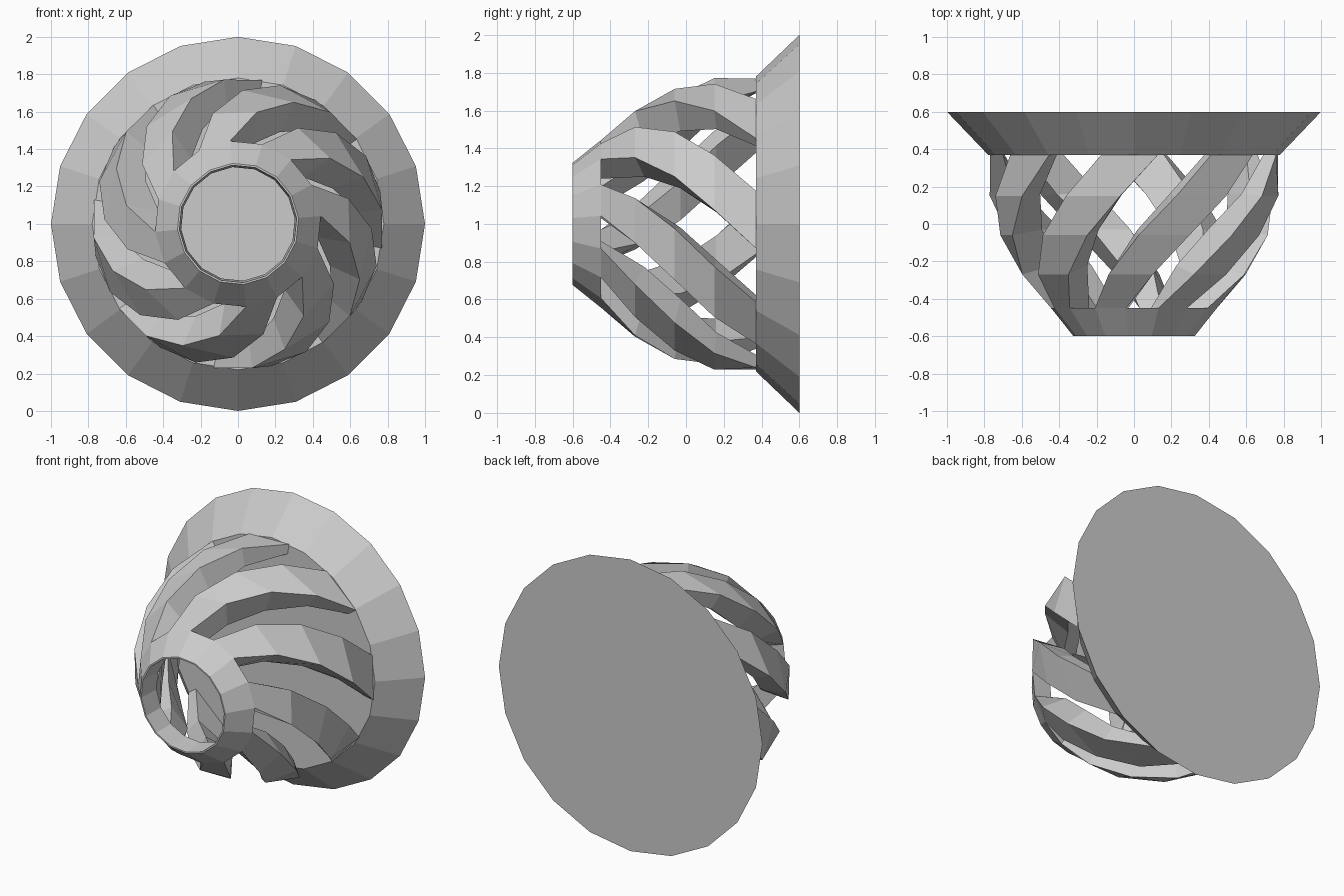
import bpy, bmesh
from math import radians, sin, cos

if "Cube" in bpy.data.objects:
    bpy.data.objects.remove(bpy.data.objects["Cube"], do_unlink=True)

grey = bpy.data.materials.new("light_grey")
grey.use_nodes = True
grey.diffuse_color = (0.6, 0.6, 0.6, 1)
grey.node_tree.nodes["Principled BSDF"].inputs["Base Color"].default_value = (0.6, 0.6, 0.6, 1)

AXIS_Z = 1.0      # height of the axis, which runs along y
START = 5.5       # angle of the first rib edge at the nose
STEP = 22.5       # rib width, equal to the gap width
TWIST = -15       # turn per rib section


def point(bm, r, y, deg):
    a = radians(deg)
    return bm.verts.new((r * cos(a), y, AXIS_Z + r * sin(a)))


def finish(bm, name):
    bmesh.ops.recalc_face_normals(bm, faces=bm.faces)
    mesh = bpy.data.meshes.new(name)
    bm.to_mesh(mesh)
    bm.free()
    mesh.materials.append(grey)
    obj = bpy.data.objects.new(name, mesh)
    bpy.context.collection.objects.link(obj)
    return obj


def bridge(bm, a, b):
    n = len(a)
    for i in range(n):
        j = (i + 1) % n
        bm.faces.new((a[i], a[j], b[j], b[i]))


def lathe(name, profile, sides, start, closed):
    """Turn a (radius, y) profile; a closed profile is a ring, an open one is capped."""
    bm = bmesh.new()
    rings = [[point(bm, r, y, start + 360 * i / sides) for i in range(sides)]
             for r, y in profile]
    for a, b in zip(rings, rings[1:]):
        bridge(bm, a, b)
    if closed:
        bridge(bm, rings[-1], rings[0])
    else:
        bm.faces.new(rings[0])
        bm.faces.new(rings[-1])
    return finish(bm, name)


# Flared base with a flat back
lathe("flared_base", [(0.78, 0.37), (1.0, 0.6)], 20, 90, False)

# Open nose ring
lathe("nose_ring", [(0.325, -0.6), (0.445, -0.45), (0.305, -0.45), (0.315, -0.6)],
      16, START, True)

# Twisted ribs: outer and inner (radius, y) at each section
outer = [(0.445, -0.45), (0.605, -0.27), (0.715, -0.06), (0.775, 0.15), (0.78, 0.37)]
inner = [(0.31, -0.45), (0.43, -0.22), (0.54, -0.03), (0.65, 0.16), (0.71, 0.37)]
for k in range(8):
    bm = bmesh.new()
    sections = []
    for s, (o, n) in enumerate(zip(outer, inner)):
        low = START + 45 * k + TWIST * s
        high = low + STEP
        sections.append([point(bm, *o, low), point(bm, *o, high),
                         point(bm, *n, high), point(bm, *n, low)])
    for a, b in zip(sections, sections[1:]):
        bridge(bm, a, b)
    bm.faces.new(sections[0])
    bm.faces.new(sections[-1])
    finish(bm, f"twisted_rib_{k + 1}")
